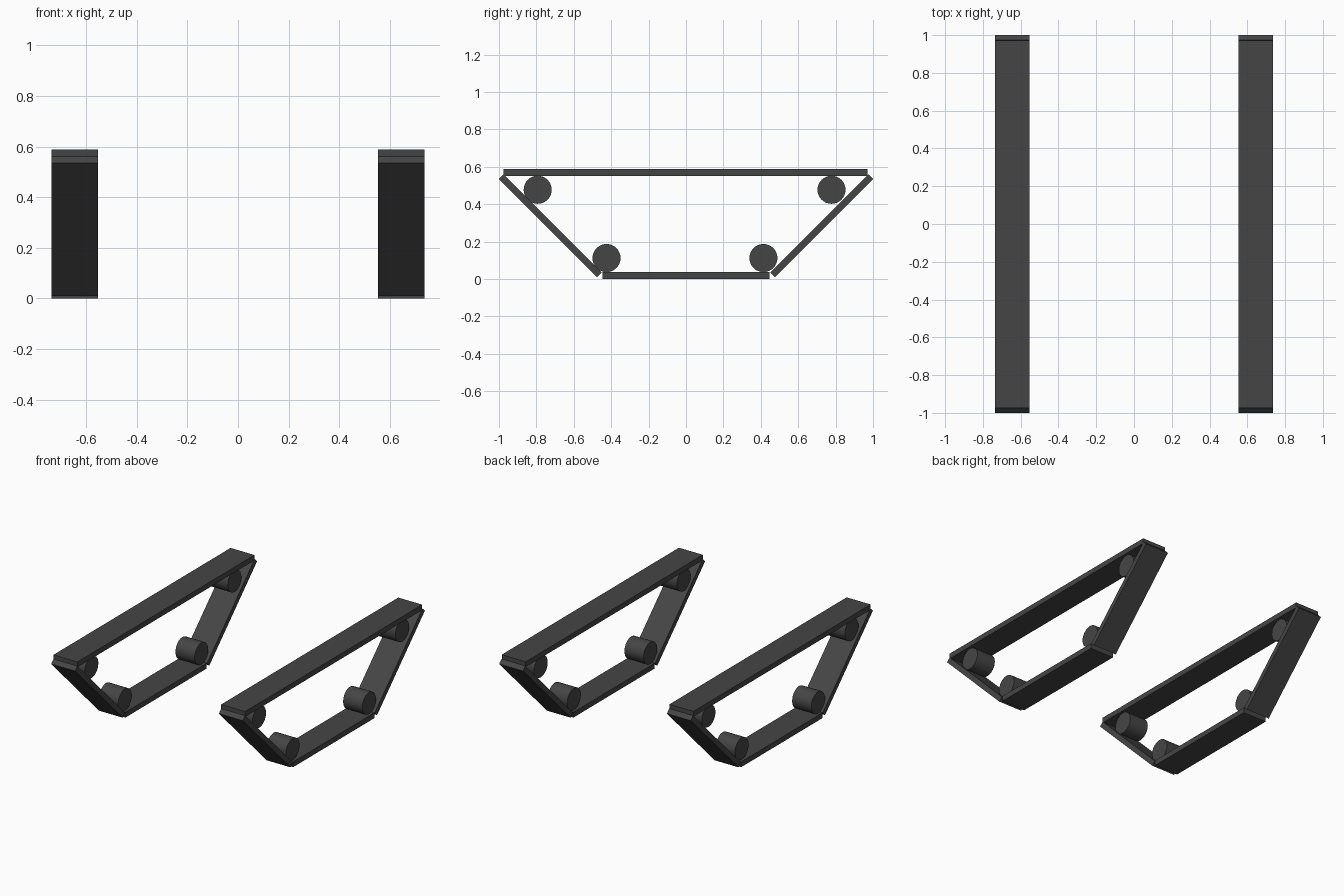
import bpy, math

if "Cube" in bpy.data.objects:
    bpy.data.objects.remove(bpy.data.objects["Cube"])

mat = bpy.data.materials.new("dark_rubber")
mat.diffuse_color = (0.06, 0.06, 0.06, 1)
mat.use_nodes = True
mat.node_tree.nodes["Principled BSDF"].inputs["Base Color"].default_value = mat.diffuse_color

X, WIDTH = 0.645, 0.184


def plate(name, x, y, z, length, thick, angle=0):
    bpy.ops.mesh.primitive_cube_add(size=1, location=(x, y, z), rotation=(angle, 0, 0))
    o = bpy.context.object
    o.name = name
    o.scale = (WIDTH, length, thick)
    bpy.ops.object.transform_apply(location=False, rotation=False, scale=True)
    o.data.materials.append(mat)


def wheel(name, x, y, z):
    bpy.ops.mesh.primitive_cylinder_add(vertices=32, radius=0.075, depth=0.147,
                                        location=(x, y, z), rotation=(0, math.pi / 2, 0))
    o = bpy.context.object
    o.name = name
    o.data.materials.append(mat)
    bpy.ops.object.shade_smooth_by_angle(angle=math.radians(30))


for side, x in (("left", -X), ("right", X)):
    # flat top and bottom runs of the track
    plate(side + "_track_top", x, -0.002, 0.57, 1.946, 0.037)
    plate(side + "_track_bottom", x, 0, 0.0185, 0.892, 0.037)
    # sloped end runs
    for end, s in (("front", -1), ("back", 1)):
        plate(f"{side}_track_{end}_slope", x, s * 0.725, 0.285, 0.742, 0.036, s * math.pi / 4)
    # road wheels
    for i, (y, z) in enumerate([(-0.793, 0.477), (0.778, 0.477), (-0.425, 0.112), (0.414, 0.112)]):
        wheel(f"{side}_wheel_{i + 1}", x, y, z)
